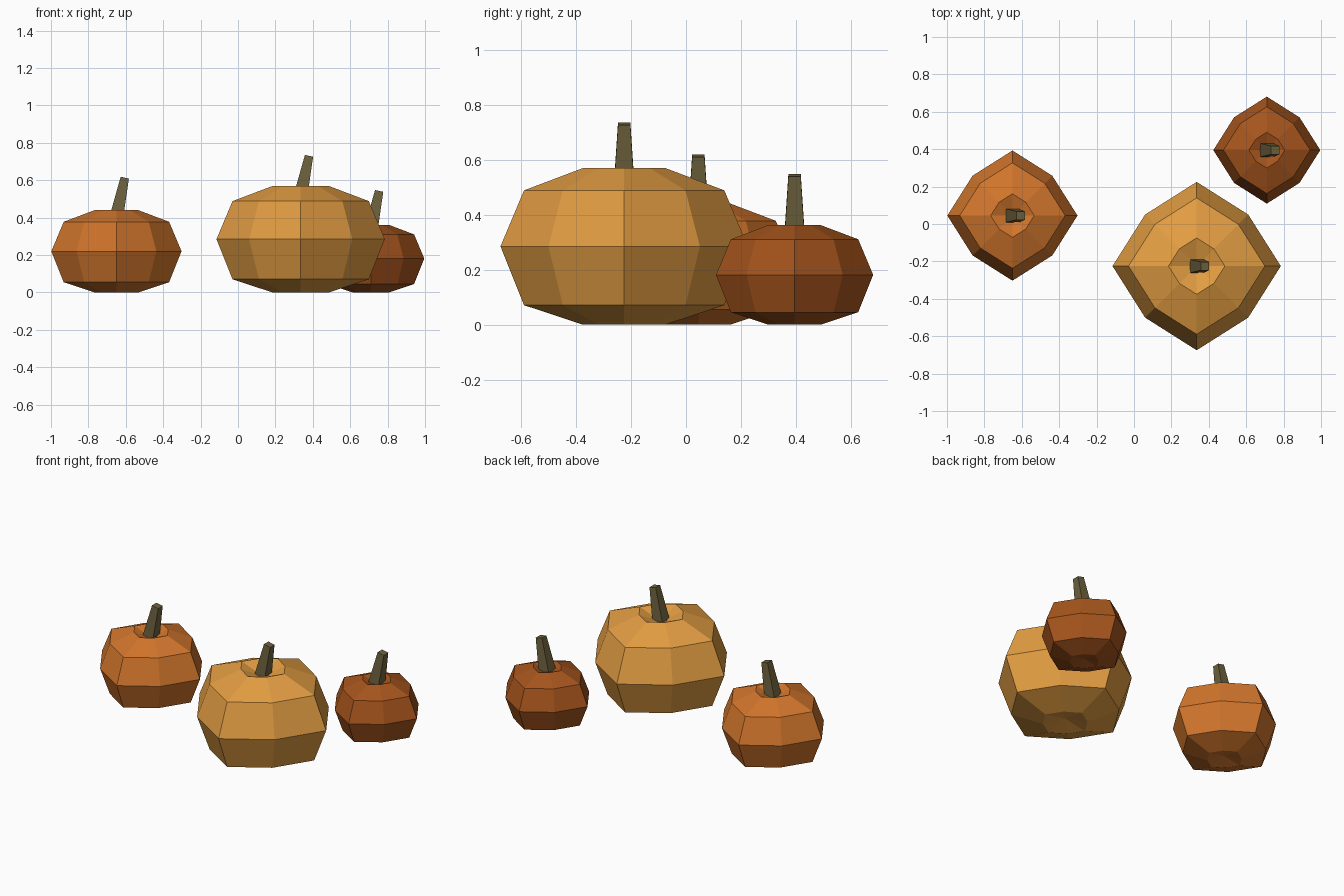
import bpy, bmesh, math

if "Cube" in bpy.data.objects:
    bpy.data.objects.remove(bpy.data.objects["Cube"])

def material(name, rgb):
    m = bpy.data.materials.new(name)
    m.diffuse_color = (*rgb, 1)
    m.use_nodes = True
    m.node_tree.nodes["Principled BSDF"].inputs["Base Color"].default_value = m.diffuse_color
    return m

def finish(name, bm, mat, loc):
    bmesh.ops.recalc_face_normals(bm, faces=bm.faces)
    me = bpy.data.meshes.new(name)
    bm.to_mesh(me)
    bm.free()
    me.materials.append(mat)
    ob = bpy.data.objects.new(name, me)
    ob.location = loc
    bpy.context.collection.objects.link(ob)

def loft(bm, rings, bottom, top):
    # Skin stacked rings and close both ends with a fan to a centre point
    n = len(rings[0])
    vs = [[bm.verts.new(p) for p in r] for r in rings]
    for a, b in zip(vs, vs[1:]):
        for i in range(n):
            j = (i + 1) % n
            bm.faces.new((a[i], a[j], b[j], b[i]))
    for ring, centre in ((vs[0], bottom), (vs[-1], top)):
        c = bm.verts.new(centre)
        for i in range(n):
            bm.faces.new((ring[i], ring[(i + 1) % n], c))

# Body profile as (radius, height), in units of the pumpkin radius
PROFILE = [(.335, 0), (.81, .157), (1, .633), (.81, 1.085), (.335, 1.265)]
SEGMENTS = 8
GROOVE = .866
stem_mat = material("stem_green", (.155, .12, .047))

def pumpkin(tag, x, y, R, rgb):
    # Ribbed body: every second segment is pulled in
    rings = []
    for r, z in PROFILE:
        ring = []
        for i in range(SEGMENTS):
            a = 2 * math.pi * i / SEGMENTS
            k = r * R * (GROOVE if i % 2 else 1)
            ring.append((k * math.cos(a), k * math.sin(a), z * R))
        rings.append(ring)
    bm = bmesh.new()
    loft(bm, rings, (0, 0, .06 * R), (0, 0, 1.145 * R))
    finish(tag + "_pumpkin_body", bm, material(tag + "_skin", rgb), (x, y, 0))

    # Square tapered stem leaning towards +x
    tilt = math.radians(12)
    c, s = math.cos(tilt), math.sin(tilt)
    def lean(u, v, w):
        return (u * c + w * s, v, -u * s + w * c)
    rings = [[lean(h * a, h * b, w) for a, b in ((-1, -1), (1, -1), (1, 1), (-1, 1))]
             for h, w in ((.037, -.01), (.0225, .215))]
    bm = bmesh.new()
    loft(bm, rings, lean(0, 0, -.01), lean(0, 0, .215))
    finish(tag + "_pumpkin_stem", bm, stem_mat, (x, y, 1.145 * R + .005))

pumpkin("large", .335, -.225, .45, (.77, .34, .055))
pumpkin("medium", -.65, .045, .348, (.64, .18, .025))
pumpkin("small", .71, .395, .286, (.38, .09, .012))
